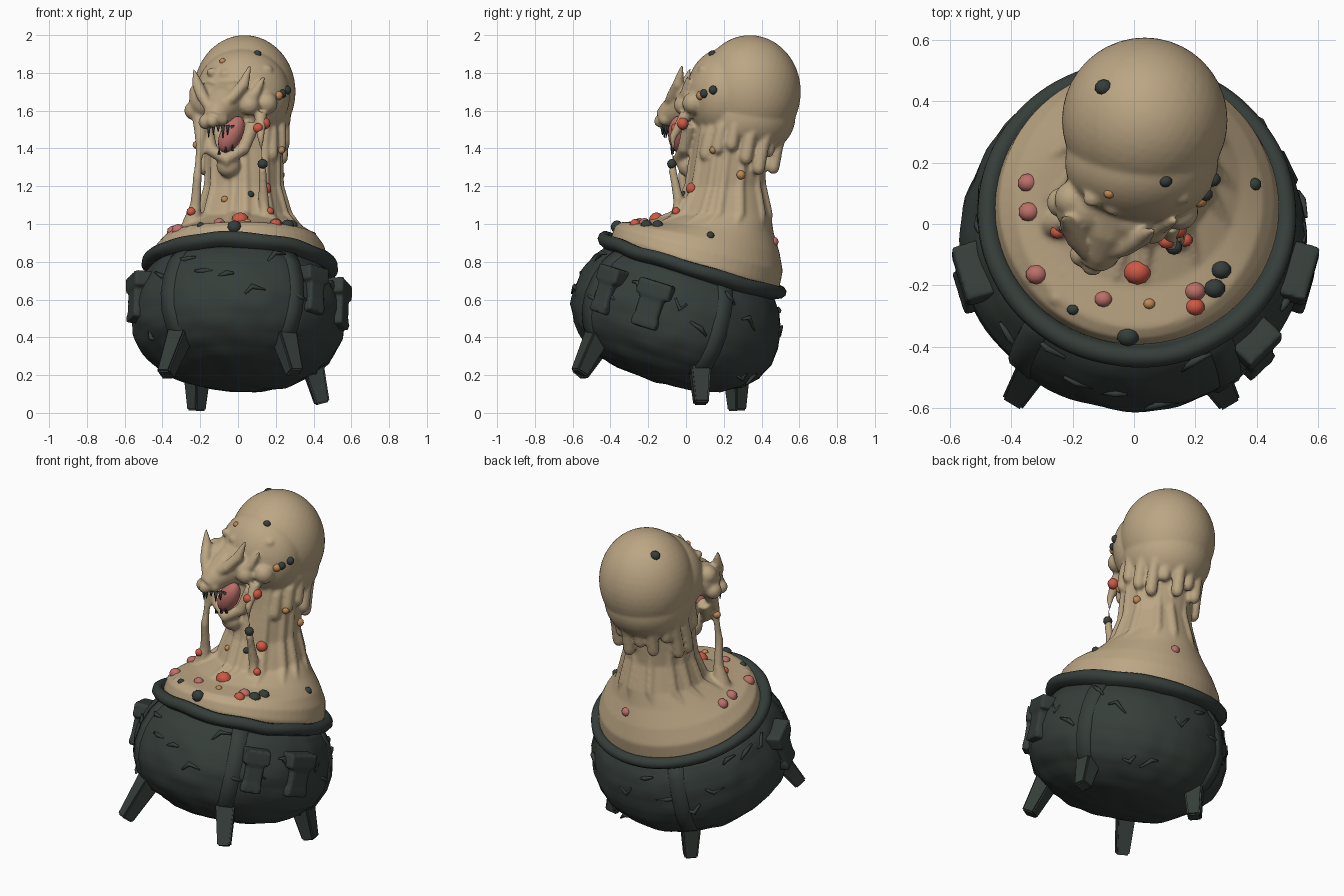
import bpy
import bmesh
import random
from math import sin, cos, pi, radians
from mathutils import Matrix, Vector, noise

random.seed(4)
default_cube = bpy.data.objects.get("Cube")
if default_cube:
    bpy.data.objects.remove(default_cube)


def material(name, red, green, blue):
    mat = bpy.data.materials.new(name)
    mat.use_nodes = True
    mat.diffuse_color = (red, green, blue, 1)
    shader = mat.node_tree.nodes["Principled BSDF"]
    shader.inputs["Base Color"].default_value = (red, green, blue, 1)
    shader.inputs["Roughness"].default_value = 0.7
    return mat


BEIGE = material("beige ooze", 0.5, 0.38, 0.23)
IRON = material("dark iron", 0.036, 0.048, 0.042)
RED = material("red", 0.62, 0.1, 0.06)
PINK = material("pink", 0.5, 0.16, 0.14)
ORANGE = material("orange", 0.52, 0.25, 0.09)


def finish(name, bm, mat, smooth=True):
    bmesh.ops.recalc_face_normals(bm, faces=bm.faces)
    mesh = bpy.data.meshes.new(name)
    bm.to_mesh(mesh)
    bm.free()
    mesh.materials.append(mat)
    obj = bpy.data.objects.new(name, mesh)
    bpy.context.collection.objects.link(obj)
    if smooth:
        mesh.shade_smooth()
    return obj


def fuse(obj, voxel, rounds):
    """Melt overlapping pieces into one soft surface."""
    remesh = obj.modifiers.new("fuse", 'REMESH')
    remesh.mode = 'VOXEL'
    remesh.voxel_size = voxel
    remesh.use_smooth_shade = True
    obj.modifiers.new("melt", 'SMOOTH').iterations = rounds


def blob(bm, loc, size, rot=None, detail=3):
    mat = Matrix.Translation(loc) @ (rot or Matrix()) @ Matrix.Diagonal((*size, 1))
    bmesh.ops.create_icosphere(bm, subdivisions=detail, radius=1, matrix=mat)


def loft(bm, rings):
    """Skin a list of equal closed rings and cap both ends."""
    loops = [[bm.verts.new(p) for p in ring] for ring in rings]
    count = len(loops[0])
    for a, b in zip(loops, loops[1:]):
        for i in range(count):
            j = (i + 1) % count
            bm.faces.new((a[i], a[j], b[j], b[i]))
    bm.faces.new(loops[0])
    bm.faces.new(loops[-1])


def tube(bm, points, sides=10):
    """Tapered tube through points given as (x, y, z, radius)."""
    centres = [Vector(p[:3]) for p in points]
    rings = []
    for i, c in enumerate(centres):
        along = centres[min(i + 1, len(points) - 1)] - centres[max(i - 1, 0)]
        turn = along.to_track_quat('Z', 'Y')
        rings.append([c + turn @ Vector((cos(a), sin(a), 0)) * points[i][3]
                      for a in (2 * pi * (k + 0.5) / sides for k in range(sides))])
    loft(bm, rings)


# Tilted frame of the cauldron, with its origin at the rim centre
POT = (Matrix.Translation((0.01, 0.035, 0.79)) @ Matrix.Rotation(radians(2), 4, 'Y')
       @ Matrix.Rotation(radians(-17), 4, 'X'))
PROFILE = [(0.47, -0.05), (0.515, -0.11), (0.55, -0.2), (0.566, -0.3), (0.555, -0.39),
           (0.515, -0.48), (0.44, -0.55), (0.35, -0.605), (0.22, -0.64), (0.04, -0.655)]


def circle(radius, height, count=96):
    return [Vector((radius * cos(a), radius * sin(a), height))
            for a in (2 * pi * k / count for k in range(count))]


# Cauldron body, slightly hammered
bm = bmesh.new()
loft(bm, [circle(r, z) for r, z in PROFILE])
bmesh.ops.subdivide_edges(bm, edges=[e for e in bm.edges
                          if abs(e.verts[0].co.z - e.verts[1].co.z) > 0.01],
                          cuts=2, smooth=0.3)
for v in bm.verts:
    v.co += v.co.normalized() * 0.012 * noise.noise(v.co * 9)
bm.transform(POT)
finish("cauldron_body", bm, IRON)

# Rolled rim
bm = bmesh.new()
LIP = [(0.43, -0.04), (0.455, 0), (0.475, 0.022), (0.5, 0.022), (0.518, 0.005),
       (0.52, -0.02), (0.505, -0.04), (0.46, -0.06)]
loft(bm, [circle(r, z) for r, z in LIP])
for v in bm.verts:
    v.co.z += 0.012 * noise.noise(v.co * 5)
bm.transform(POT)
finish("cauldron_rim", bm, IRON)

# Four legs, each with an iron strap running up to the rim
LEGS = [(228, (-0.385, -0.565, 0.2)), (303, (0.3, -0.565, 0.21)),
        (25, (0.445, 0.08, 0.05)), (118, (-0.22, 0.27, 0.012))]
legs, straps = bmesh.new(), bmesh.new()
for angle, foot in LEGS:
    turn = POT @ Matrix.Rotation(radians(angle), 4, 'Z')
    root = turn @ Vector((0.44, 0, -0.48))
    tube(legs, [(*root, 0.08), (*root.lerp(Vector(foot), 0.5), 0.066), (*foot, 0.053)], 4)
    loft(straps, [[turn @ Vector((r + d, w, z)) for d, w in
                   ((-0.03, -0.055), (0.008, -0.04), (0.008, 0.04), (-0.03, 0.055))]
                  for r, z in PROFILE[:7]])
bmesh.ops.bevel(legs, geom=legs.edges[:], offset=0.008, segments=2, affect='EDGES')
finish("cauldron_legs", legs, IRON, False)
finish("cauldron_straps", straps, IRON)

# Soft side lugs made of a cap, a shaft and a foot
bm = bmesh.new()
for angle, width in ((-45, 0.8), (-16, 1), (196, 1)):
    turn = POT @ Matrix.Rotation(radians(angle), 4, 'Z')
    for depth, wide, tall, height in ((0.1, 0.19, 0.085, -0.17), (0.085, 0.13, 0.18, -0.26),
                                      (0.09, 0.145, 0.05, -0.355)):
        bmesh.ops.create_cube(bm, size=1, matrix=turn @ Matrix.Translation((0.55, 0, height))
                              @ Matrix.Diagonal((depth, wide * width, tall, 1)))
fuse(finish("cauldron_lugs", bm, IRON), 0.01, 6)

# Raised crack ridges on the cauldron wall
bm = bmesh.new()
for k in range(26):
    angle, row = 2 * pi * k / 26, random.choice(PROFILE[1:6])
    path = []
    for s in (-1, 0, 1):
        a = angle + s * random.uniform(0.05, 0.13)
        path.append((*(POT @ Vector((row[0] * cos(a), row[0] * sin(a),
                     row[1] + random.uniform(-0.04, 0.04)))), 0.014 - 0.008 * abs(s)))
    tube(bm, path, 6)
finish("cauldron_ridges", bm, IRON)

# Ooze: pool flaring up into a neck, as (x, y, z, x radius, y radius, tilt)
ooze = bmesh.new()
STACK = [(0.01, 0.03, 0.7, 0.42, 0.42, 17), (0.01, 0.05, 0.8, 0.465, 0.465, 17),
         (0.01, 0.068, 0.87, 0.45, 0.46, 15), (0.015, 0.078, 0.93, 0.405, 0.425, 11),
         (0.02, 0.13, 0.985, 0.325, 0.335, 5), (0.03, 0.19, 1.05, 0.245, 0.26, 0),
         (0.03, 0.21, 1.2, 0.2, 0.205, 0), (0.03, 0.235, 1.4, 0.2, 0.2, 0),
         (0.03, 0.28, 1.55, 0.22, 0.23, 0)]


def on_stack(row, a, shrink=1.0):
    x, y, z, rx, ry, tilt = row
    return Vector((x, y, z)) + Matrix.Rotation(radians(-tilt), 3, 'X') @ Vector(
        (rx * cos(a) * shrink, ry * sin(a) * shrink, 0))


loft(ooze, [[on_stack(row, 2 * pi * k / 64) for k in range(64)] for row in STACK])

# Bulbous head, narrowing to the neck
blob(ooze, (0.035, 0.338, 1.7), (0.27, 0.27, 0.3), detail=4)
blob(ooze, (0.025, 0.2, 1.68), (0.25, 0.2, 0.25), detail=4)
blob(ooze, (0.03, 0.32, 1.57), (0.25, 0.26, 0.22), detail=4)

# Neck folds running into the pool, and drips hanging from the head
for k in range(13):
    a = 2 * pi * (k + random.uniform(-0.25, 0.25)) / 13
    tube(ooze, [(*on_stack(row, a, 0.95), t) for row, t in
                zip(STACK[4:], (0.012, 0.028, 0.026, 0.022, 0.02))])
for k in range(14):
    a = radians(-45) + k * radians(270) / 13
    low = random.uniform(1.29, 1.44)
    x, y = 0.03 + 0.21 * cos(a), 0.255 + 0.21 * sin(a)
    tube(ooze, [(0.03 + 0.215 * cos(a), 0.32 + 0.22 * sin(a), 1.56, 0.025),
                (x, y + 0.02, low + 0.1, 0.034), (x, y, low, 0.036)])
    blob(ooze, (x, y, low), (0.036, 0.036, 0.045), detail=2)

# Bumps on the pool and the brow of the head
for k in range(26):
    a, r = random.uniform(0, 2 * pi), random.uniform(0.3, 0.42)
    s = random.uniform(0.02, 0.035)
    blob(ooze, POT @ Vector((r * cos(a), r * sin(a), 0.34 * (0.53 - r) + 0.04)),
         (s, s, s), detail=2)
for k in range(9):
    x = random.uniform(-0.2, 0.18)
    blob(ooze, (x, 0.03 + abs(x) * 0.4, random.uniform(1.68, 1.82)), (0.035, 0.03, 0.025), detail=2)

# Snout, nose, cheeks and chin
tube(ooze, [(-0.05, 0.1, 1.65, 0.14), (-0.085, -0.02, 1.62, 0.1), (-0.115, -0.09, 1.58, 0.07),
            (-0.13, -0.125, 1.555, 0.052)], 16)
for x, y, z, s in ((-0.135, -0.135, 1.545, 0.035), (-0.17, -0.1, 1.54, 0.04),
                   (-0.085, -0.11, 1.555, 0.035), (-0.235, 0.07, 1.6, 0.05),
                   (-0.2, 0.08, 1.69, 0.06), (0.06, -0.01, 1.63, 0.055),
                   (-0.16, 0.06, 1.65, 0.1), (-0.01, 0.03, 1.67, 0.09),
                   (-0.05, 0.02, 1.31, 0.065), (0.15, 0.04, 1.64, 0.06)):
    blob(ooze, (x, y, z), (s, s, s))

# Lower jaw, brows and pointed ears, long strands of slime
PATHS = [
    [(-0.17, 0.06, 1.5, 0.04), (-0.14, 0, 1.39, 0.035), (-0.06, -0.03, 1.34, 0.04),
     (0.03, -0.01, 1.4, 0.035), (0.08, 0.02, 1.53, 0.04)],
    [(-0.11, -0.1, 1.61, 0.025), (-0.03, -0.075, 1.67, 0.032), (0.03, -0.04, 1.74, 0.032),
     (0.065, -0.02, 1.84, 0.008)],
    [(-0.15, -0.1, 1.61, 0.025), (-0.19, -0.05, 1.68, 0.032), (-0.215, 0, 1.74, 0.03),
     (-0.235, 0.02, 1.82, 0.008)],
    [(0.03, -0.03, 1.65, 0.03), (0.09, 0, 1.69, 0.032), (0.14, 0.01, 1.78, 0.008)],
    [(-0.2, 0.06, 1.6, 0.05), (-0.2, 0, 1.45, 0.028), (-0.215, -0.02, 1.25, 0.025),
     (-0.225, 0, 1.1, 0.03), (-0.25, 0, 0.98, 0.055)],
    [(0.12, 0, 1.58, 0.035), (0.12, -0.07, 1.46, 0.02), (0.13, -0.07, 1.28, 0.022),
     (0.135, -0.04, 1.13, 0.03), (0.15, -0.06, 0.98, 0.055)],
]
for path in PATHS:
    tube(ooze, path)
ooze = finish("ooze_creature", ooze, BEIGE)
fuse(ooze, 0.009, 6)

# Open slanted mouth and fangs
bm = bmesh.new()
blob(bm, (-0.035, -0.04, 1.475), (0.058, 0.055, 0.105), Matrix.Rotation(radians(28), 4, 'Y'))
finish("mouth", bm, PINK)
bm = bmesh.new()
for k in range(6):
    x, y = -0.155 + k * 0.025, -0.125 + 0.01 * abs(k - 1)
    tube(bm, [(x, y, 1.525, 0.013), (x, y, 1.455 + 0.016 * (k % 3), 0.002)], 6)
for k in range(3):
    x = -0.1 + k * 0.035
    tube(bm, [(x, -0.07, 1.37 + 0.01 * k, 0.009), (x, -0.08, 1.4 + 0.01 * k, 0.002)], 6)
finish("fangs", bm, IRON)

# Coloured lumps: at height 1 they drop onto the pool, others snap to the nearest ooze
LUMPS = {
    ("red_lumps", RED): [(0.01, -0.16, 1, 0.046), (0.2, -0.27, 1, 0.032), (0.1, -0.06, 1.51, 0.028),
                         (0.2, 0.01, 1.51, 0.035), (0.145, 0, 1.2, 0.034), (-0.24, -0.01, 1.06, 0.025),
                         (0.16, -0.05, 1.06, 0.025)],
    ("pink_lumps", PINK): [(-0.35, 0.135, 1, 0.034), (-0.345, 0.04, 1, 0.036), (-0.32, -0.165, 1, 0.036),
                           (-0.1, -0.245, 1, 0.03), (0.2, -0.22, 1, 0.035), (0.09, 0.48, 0.91, 0.028)],
    ("dark_lumps", IRON): [(0.11, 0.13, 1.92, 0.022), (-0.11, 0.455, 1.94, 0.03), (0.24, 0.09, 1.69, 0.026),
                           (0.27, 0.14, 1.71, 0.026), (0.395, 0.13, 1, 0.024), (0.285, -0.15, 1, 0.034),
                           (0.263, -0.21, 1, 0.036), (-0.02, -0.37, 1, 0.037), (-0.2, -0.28, 1, 0.02),
                           (0.13, -0.09, 1.32, 0.028), (0.06, 0, 1.15, 0.02)],
    ("orange_lumps", ORANGE): [(-0.08, 0.1, 1.86, 0.018), (0.05, -0.26, 1, 0.02), (0.22, 0.07, 1.68, 0.026),
                               (0.23, 0.14, 1.39, 0.022), (0.23, 0.29, 1.26, 0.027),
                               (-0.07, 0, 1.13, 0.02), (-0.21, 0, 1.42, 0.024)],
}
bpy.context.view_layer.update()
surface = ooze.evaluated_get(bpy.context.evaluated_depsgraph_get())
for (name, mat), spots in LUMPS.items():
    bm = bmesh.new()
    for x, y, z, s in spots:
        if z == 1:
            hit, point, normal, face = surface.ray_cast((x, y, 1.12), (0, 0, -1))
        else:
            hit, point, normal, face = surface.closest_point_on_mesh((x, y, z))
        centre = point - normal * s * 0.2 if hit else (x, y, z)
        blob(bm, centre, (s, s * 0.9, s * 0.95), detail=2)
    finish(name, bm, mat)
